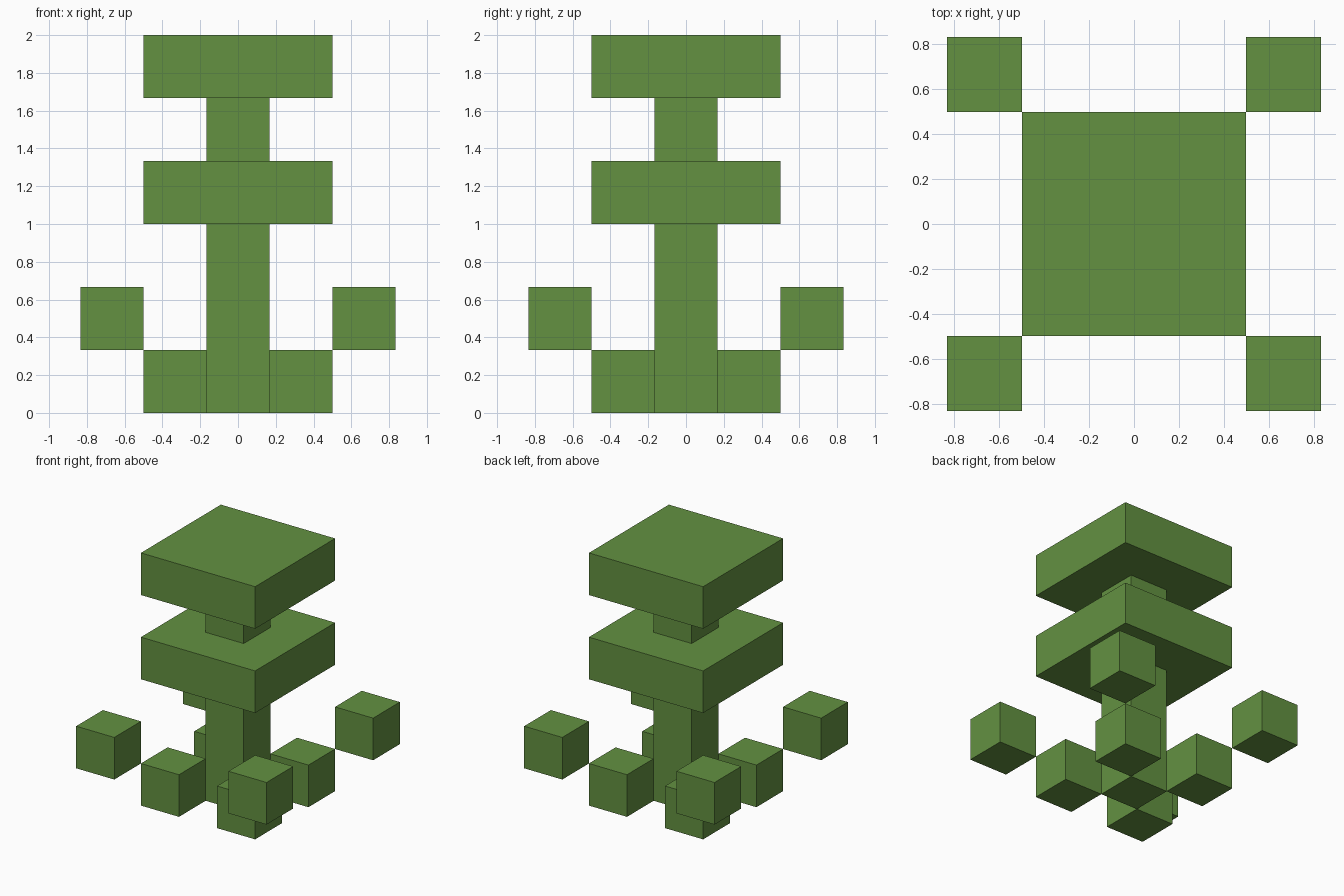
import bpy
import bmesh
from mathutils import Matrix, Vector

cube = bpy.data.objects.get("Cube")
if cube:
    bpy.data.objects.remove(cube, do_unlink=True)

U = 1 / 3  # block size

# Single leaf green
green = bpy.data.materials.new("leaf_green")
green.use_nodes = True
color = (0.125, 0.283, 0.053, 1)
green.diffuse_color = color
green.node_tree.nodes["Principled BSDF"].inputs["Base Color"].default_value = color


def box(name, x, y, width, bottom, top):
    """Square block; all measures are in block units."""
    bm = bmesh.new()
    center = Vector((x, y, (bottom + top) / 2)) * U
    size = Vector((width, width, top - bottom)) * U
    bmesh.ops.create_cube(bm, size=1, matrix=Matrix.LocRotScale(center, None, size))
    mesh = bpy.data.meshes.new(name)
    bm.to_mesh(mesh)
    bm.free()
    mesh.materials.append(green)
    obj = bpy.data.objects.new(name, mesh)
    bpy.context.collection.objects.link(obj)


# Central column and the two wide slabs
box("trunk", 0, 0, 1, 0, 3)
box("lower_slab", 0, 0, 3, 3, 4)
box("neck", 0, 0, 1, 4, 5)
box("top_slab", 0, 0, 3, 5, 6)

# Diagonal steps of blocks at the four corners
for side, sx in (("left", 1), ("right", -1)):
    for end, sy in (("front", -1), ("back", 1)):
        box(f"{end}_{side}_foot", sx, sy, 1, 0, 1)
        box(f"{end}_{side}_tip", 2 * sx, 2 * sy, 1, 1, 2)
